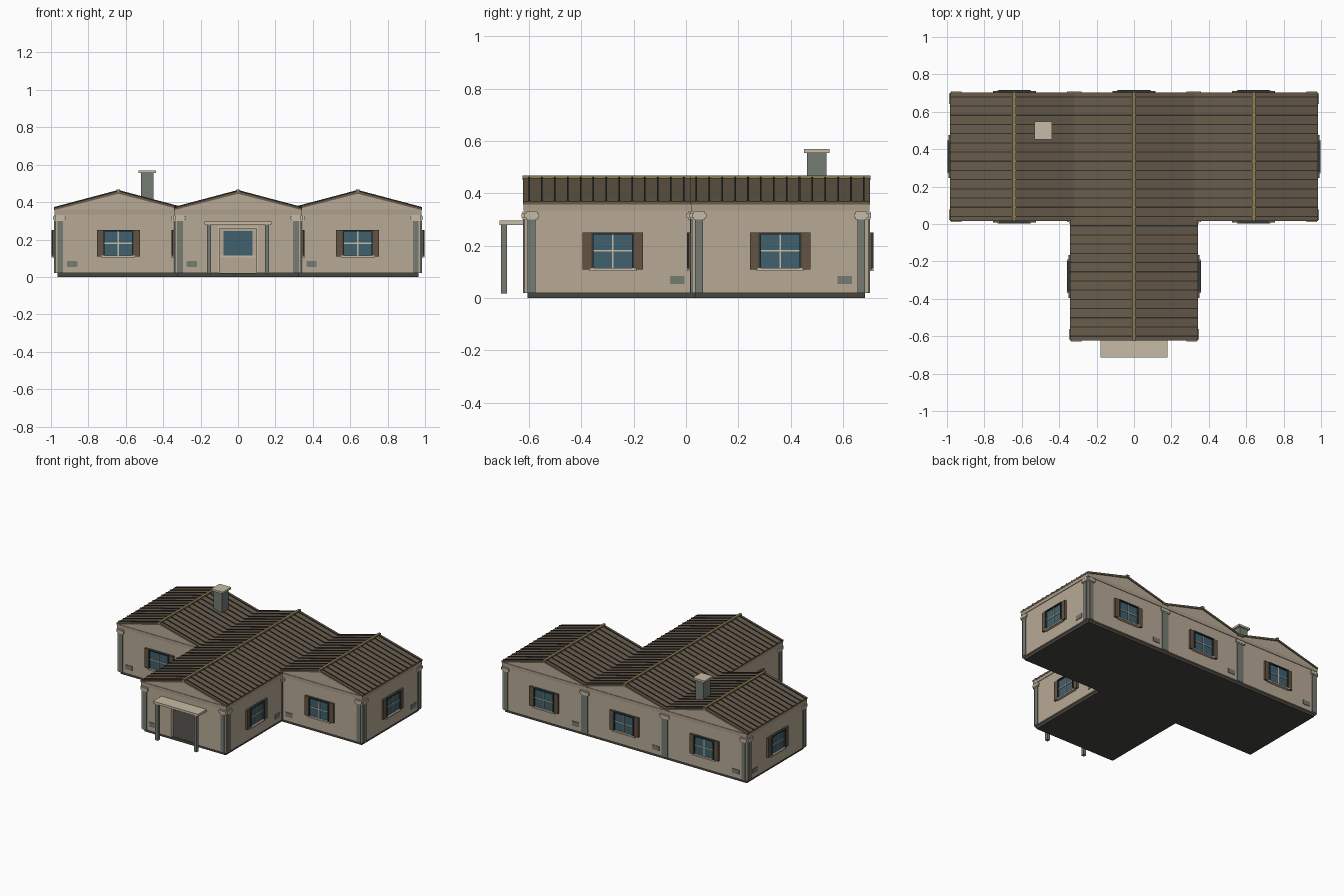
import bpy, bmesh
from mathutils import Matrix, Vector

if "Cube" in bpy.data.objects:
    bpy.data.objects.remove(bpy.data.objects["Cube"])

HALF = 0.337          # half width of one square wing
EAVE, RIDGE = 0.365, 0.457
FRONT, RIGHT, BACK, LEFT = (0, -1), (1, 0), (0, 1), (-1, 0)
COLOURS = {
    "wall": (182, 168, 148), "trim": (172, 158, 138), "roof": (104, 92, 76),
    "seam": (50, 52, 50), "ridge": (140, 125, 85), "stone": (116, 122, 114),
    "glass": (66, 96, 110), "frame": (52, 58, 58), "shutter": (100, 84, 68),
    "base": (72, 70, 65), "cream": (198, 186, 164),
}
mats, parts = {}, {}


def material(key):
    if key not in mats:
        m = bpy.data.materials.new(key)
        m.diffuse_color = [(c / 255) ** 2.2 for c in COLOURS[key]] + [1]
        m.use_nodes = True
        m.node_tree.nodes["Principled BSDF"].inputs["Base Color"].default_value = m.diffuse_color
        mats[key] = m
    return mats[key]


def part(name, colour):
    return parts.setdefault(name, (bmesh.new(), colour))[0]


def box(name, colour, lo, hi, frame=Matrix()):
    lo, hi = Vector(lo), Vector(hi)
    size = Matrix.Diagonal([*(hi - lo), 1])
    bmesh.ops.create_cube(part(name, colour), size=1,
                          matrix=frame @ Matrix.Translation((lo + hi) / 2) @ size)


def prism(name, colour, profile, y0, y1, cx=0):
    # x-z profile extruded along y
    bm = part(name, colour)
    f = bm.faces.new([bm.verts.new((cx + x, y0, z)) for x, z in profile])
    ext = bmesh.ops.extrude_face_region(bm, geom=[f])["geom"]
    bmesh.ops.translate(bm, vec=(0, y1 - y0, 0),
                        verts=[v for v in ext if isinstance(v, bmesh.types.BMVert)])


def side_frame(cx, cy, n):
    # local x = viewer's right, local y = outward from the wall, local z = up
    return Matrix(((-n[1], n[0], 0, cx + n[0] * HALF),
                   (n[0], n[1], 0, cy + n[1] * HALF),
                   (0, 0, 1, 0), (0, 0, 0, 1)))


def window(f):
    box("window_glass", "glass", (-.078, -.025, .115), (.078, .008, .245), f)
    for s in (-1, 1):
        a, b = sorted((s * .082, s * .115))
        box("shutter", "shutter", (a, -.002, .11), (b, .014, .25), f)
        a, b = sorted((s * .074, s * .082))
        box("window_frame", "frame", (a, -.002, .113), (b, .019, .25), f)
    box("window_frame", "frame", (-.082, -.002, .242), (.082, .019, .25), f)
    box("window_sill", "cream", (-.09, -.025, .104), (.09, .02, .114), f)
    box("window_bars", "cream", (-.003, 0, .115), (.003, .012, .242), f)
    box("window_bars", "cream", (-.074, 0, .177), (.074, .0118, .183), f)


def side(cx, cy, n, door=False):
    f = side_frame(cx, cy, n)
    # wall, with an open doorway on the entrance side
    if door:
        box("wall", "wall", (-HALF, -.02, .02), (-.105, 0, EAVE), f)
        box("wall", "wall", (.105, -.02, .02), (HALF, 0, EAVE), f)
        box("wall", "wall", (-.105, -.02, .265), (.105, 0, EAVE), f)
    else:
        box("wall", "wall", (-HALF, -.02, .02), (HALF, 0, EAVE), f)
        window(f)
    box("fascia", "trim", (-HALF - .003, -.01, .335), (HALF + .003, .004, .36), f)
    # corner pilasters
    for s in (-.31, .31):
        box("pilaster", "stone", (s - .015, -.005, .02), (s + .015, .006, .305), f)
        box("capital", "cream", (s - .022, -.005, .30), (s + .022, .008, .33), f)
        box("capital", "cream", (s - .028, -.005, .307), (s + .028, .011, .323), f)
    # vent
    u = .247 if n in (RIGHT, BACK) else -.247
    box("vent", "stone", (u - .028, -.002, .053), (u + .028, .004, .085), f)
    # gable triangle
    if n in (FRONT, BACK):
        y = cy + n[1] * HALF
        prism("gable", "wall", [(-HALF, .358), (HALF, .358), (0, RIDGE - .005)],
              y, y - n[1] * .02, cx)


def roof(cx, cy):
    R, t = .343, .012
    prism("roof", "roof", [(-R, EAVE - t + .004), (0, RIDGE - t), (R, EAVE - t + .004),
                           (R, EAVE + .004), (0, RIDGE + .003), (-R, EAVE + .004)],
          cy - R, cy + R, cx)
    # standing seams
    for i in range(14):
        y = cy - .32 + i * .64 / 13
        prism("roof_seam", "seam", [(-R, EAVE), (0, RIDGE), (R, EAVE),
                                    (R, EAVE + .009), (0, RIDGE + .008), (-R, EAVE + .009)],
              y - .003, y + .003, cx)
    box("ridge_cap", "ridge", (cx - .009, cy - R - .002, RIDGE - .006),
        (cx + .009, cy + R + .002, RIDGE + .011))


# four wings in a T plan
wings = [(-.64, .36, (FRONT, BACK, LEFT)), (0, .36, (BACK,)),
         (.64, .36, (FRONT, BACK, RIGHT)), (0, -.28, (FRONT, LEFT, RIGHT))]
for cx, cy, sides in wings:
    box("base", "base", (cx - .325, cy - .325, 0), (cx + .325, cy + .325, .022))
    for n in sides:
        side(cx, cy, n, door=(cy < 0 and n == FRONT))
    roof(cx, cy)

# door surround
door = side_frame(0, -.28, FRONT)
for s in (-1, 1):
    a, b = sorted((s * .098, s * .108))
    box("door_frame", "cream", (a, -.02, .02), (b, .005, .27), door)
    # porch posts
    box("porch_post", "stone", (s * .155 - .011, -.708, .018), (s * .155 + .011, -.685, .282))
box("door_frame", "cream", (-.108, -.02, .26), (.108, .005, .27), door)
box("porch_canopy", "cream", (-.18, -.713, .28), (.18, -.61, .297))

# chimney
box("chimney", "stone", (-.518, .462, .36), (-.452, .538, .556))
box("chimney_cap", "cream", (-.531, .452, .555), (-.439, .548, .569))

for name, (bm, colour) in parts.items():
    bmesh.ops.recalc_face_normals(bm, faces=bm.faces)
    me = bpy.data.meshes.new(name)
    bm.to_mesh(me)
    bm.free()
    me.materials.append(material(colour))
    bpy.context.collection.objects.link(bpy.data.objects.new(name, me))
